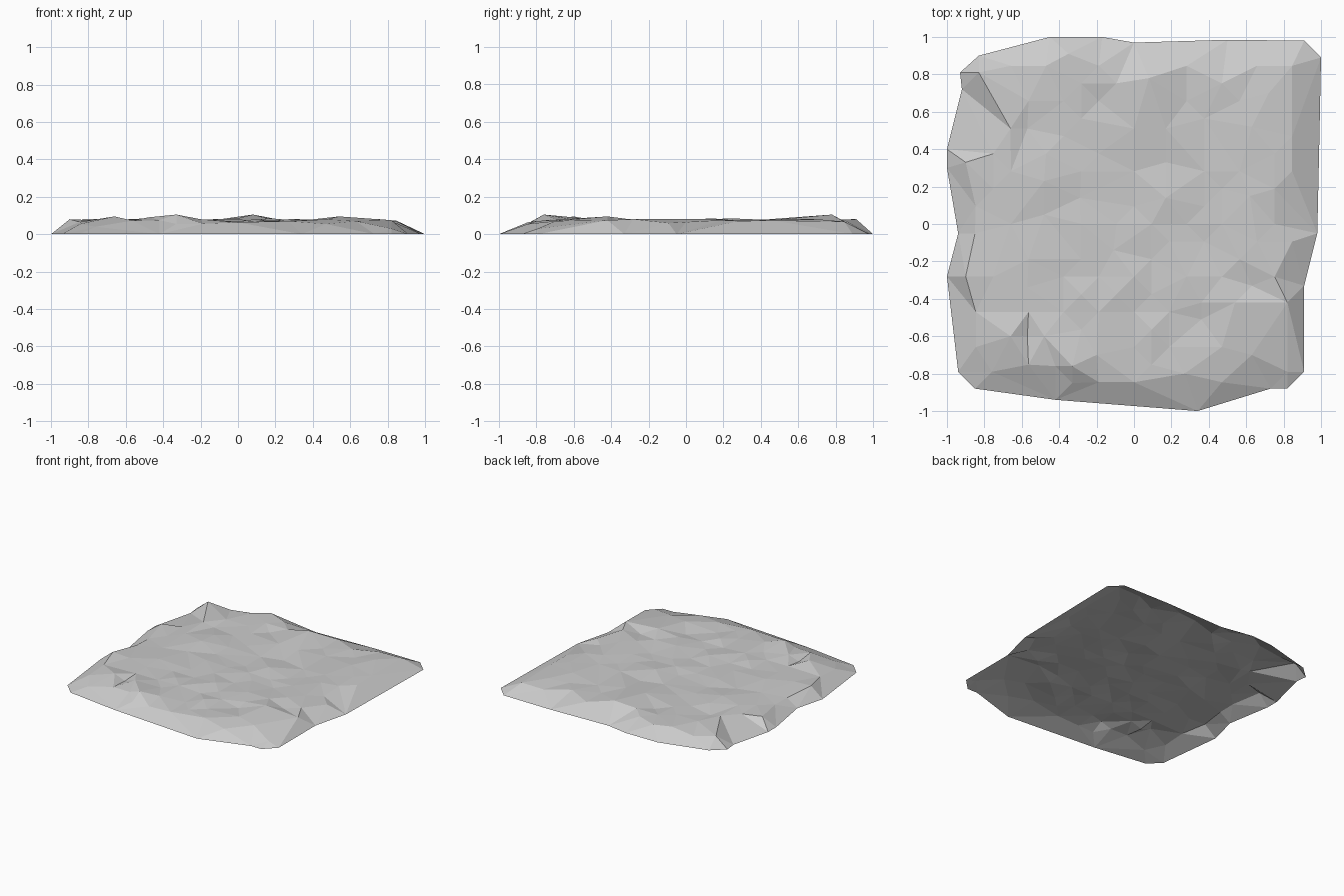
import bpy, random
from mathutils import Vector, geometry

if "Cube" in bpy.data.objects:
    bpy.data.objects.remove(bpy.data.objects["Cube"])

random.seed(4)

# Irregular rim lying on the ground
rim = [(-.94, -.79), (-.85, -.88), (-.42, -.94), (.34, -1), (.73, -.88), (.82, -.88),
       (.91, -.79), (.91, -.33), (.98, -.05), (.99, .4), (1, .89), (.91, .98), (.5, .985),
       (0, .97), (-.17, 1), (-.45, 1), (-.83, .9), (-.93, .81), (-.92, .72), (-1, .4),
       (-1, .3), (-.94, -.05), (-1, -.28)]

# Named creases, bumps and dents on the crust: x, y, height
bumps = [(-.33, -.76, .105), (-.33, -.85, .055), (-.42, -.76, .075), (-.76, -.79, .04),
         (-.66, -.6, .095), (-.57, -.6, .06), (-.57, -.34, .075), (-.48, -.6, .09),
         (-.2, -.7, .08), (.27, -.8, .07), (.63, -.7, .07), (.36, -.42, .075),
         (.36, -.51, .06), (.54, -.42, .095), (.63, -.33, .06), (.82, -.42, .075),
         (.82, -.79, .03), (.17, .14, .085), (-.11, -.14, .07), (-.48, .23, .085),
         (-.48, .05, .07), (-.29, .14, .065), (-.66, .51, .08), (-.57, .51, .06),
         (0, .51, .085), (.17, .51, .08), (.17, .33, .065), (.63, .52, .08),
         (.72, .7, .08), (.62, .15, .08), (.08, .78, .105), (-.35, .91, .08),
         (-.83, .81, .08), (-.9, -.28, .08), (-.85, -.05, .06), (-.9, .33, .07)]


def rim_distance(p):
    best = 9
    for a, b in zip(rim, rim[1:] + rim[:1]):
        q, t = geometry.intersect_point_line(p, Vector(a), Vector(b))
        t = max(0, min(1, t))
        best = min(best, (p - Vector(a).lerp(Vector(b), t)).length)
    return best


points = [Vector((x, y, 0)) for x, y in rim] + [Vector(b) for b in bumps]

# Gently uneven filler between the creases, falling off towards the rim
step = .094
for i in range(-9, 10):
    for j in range(-9, 10):
        p = Vector((i * step, j * step))
        d = rim_distance(p)
        near = min((p - q.xy).length for q in points)
        if d > .09 and near > .13 and random.random() < .75:
            z = min(.5 * d, .073 + random.uniform(-.009, .008))
            points.append(Vector((p.x, p.y, z)))

# Triangulate inside the rim, then lift each point to its height
n = len(rim)
edges = [(i, (i + 1) % n) for i in range(n)]
flat, _, faces, orig, _, _ = geometry.delaunay_2d_cdt(
    [p.xy for p in points], edges, [], 1, 1e-5)
verts = [(v.x, v.y, points[o[0]].z if o else 0) for v, o in zip(flat, orig)]

mesh = bpy.data.meshes.new("ground_patch")
mesh.from_pydata(verts, [], faces)
mesh.update()
ground = bpy.data.objects.new("ground_patch", mesh)
bpy.context.collection.objects.link(ground)
